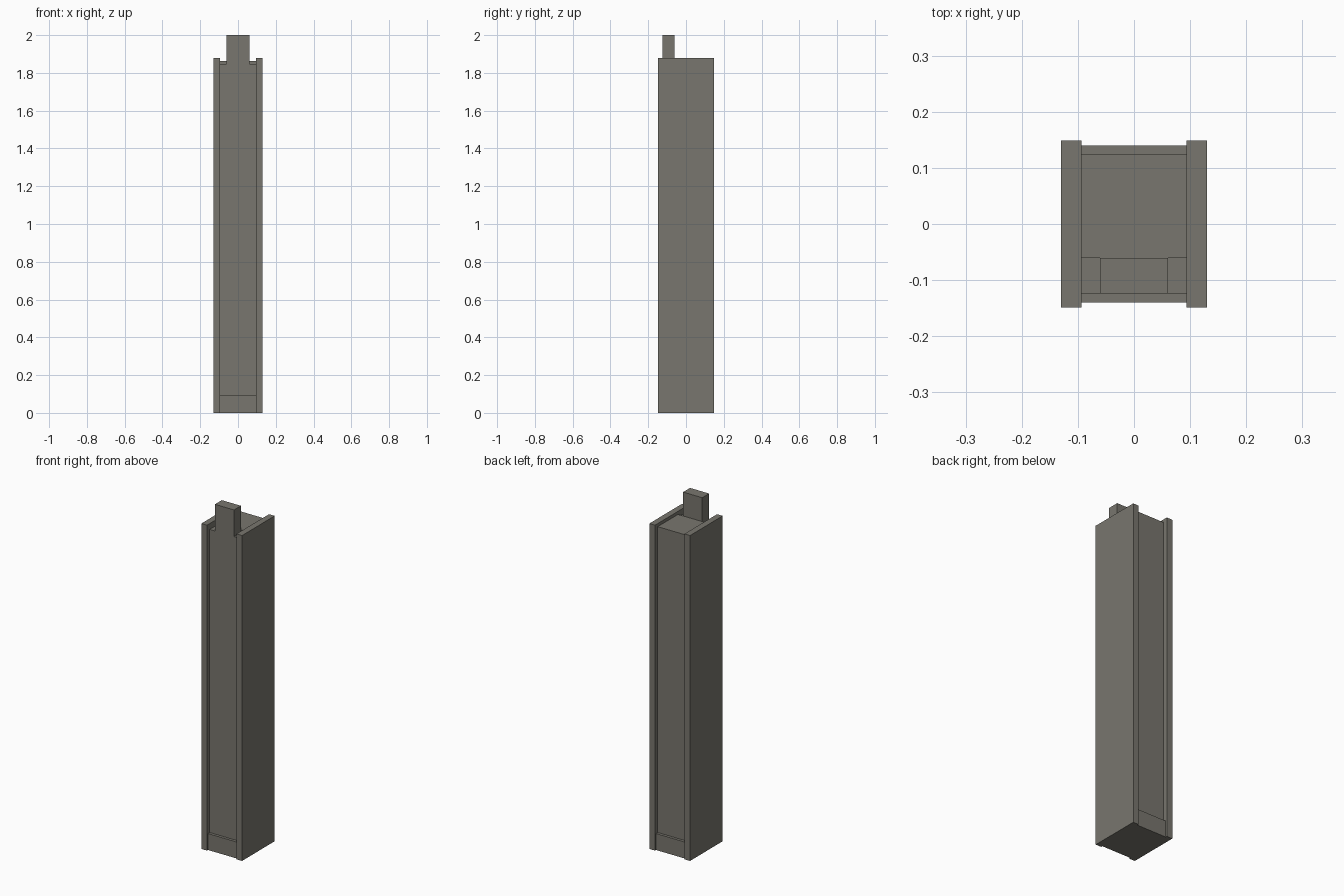
import bpy
import bmesh

cube = bpy.data.objects.get("Cube")
if cube:
    bpy.data.objects.remove(cube, do_unlink=True)

# Single warm grey colour
grey = bpy.data.materials.new("warm_grey")
grey.use_nodes = True
colour = (0.19, 0.182, 0.156, 1)
grey.diffuse_color = colour
grey.node_tree.nodes["Principled BSDF"].inputs["Base Color"].default_value = colour


def prism(name, outline, y0, y1):
    """Extrude an x-z outline from y0 to y1."""
    bm = bmesh.new()
    face = bm.faces.new([bm.verts.new((x, y0, z)) for x, z in outline])
    moved = bmesh.ops.extrude_face_region(bm, geom=[face])["geom"]
    verts = [v for v in moved if isinstance(v, bmesh.types.BMVert)]
    bmesh.ops.translate(bm, verts=verts, vec=(0, y1 - y0, 0))
    bmesh.ops.recalc_face_normals(bm, faces=bm.faces)
    mesh = bpy.data.meshes.new(name)
    bm.to_mesh(mesh)
    bm.free()
    mesh.materials.append(grey)
    obj = bpy.data.objects.new(name, mesh)
    bpy.context.collection.objects.link(obj)
    return obj


def box(name, x0, x1, y0, y1, z0, z1):
    return prism(name, [(x0, z0), (x1, z0), (x1, z1), (x0, z1)], y0, y1)


inner, outer = 0.094, 0.13      # half widths of the core and the whole post
depth, core_depth = 0.149, 0.124
base_top, shoulder, core_top, side_top = 0.095, 1.846, 1.862, 1.88
step_y, tongue = -0.061, 0.061

# Side plates standing proud of the core
box("left_side_plate", inner, outer, -depth, depth, 0, side_top)
box("right_side_plate", -outer, -inner, -depth, depth, 0, side_top)

# Base block between the plates
box("base_block", -inner, inner, -0.14, 0.14, 0, base_top)

# Rear core
box("core_block", -inner, inner, step_y, core_depth, base_top, core_top)

# Front panel with lowered shoulders and a projecting tongue
half = [(inner, base_top), (inner, shoulder), (tongue, shoulder), (tongue, 2)]
prism("front_panel_with_tongue",
      half + [(-x, z) for x, z in reversed(half)], -core_depth, step_y)
